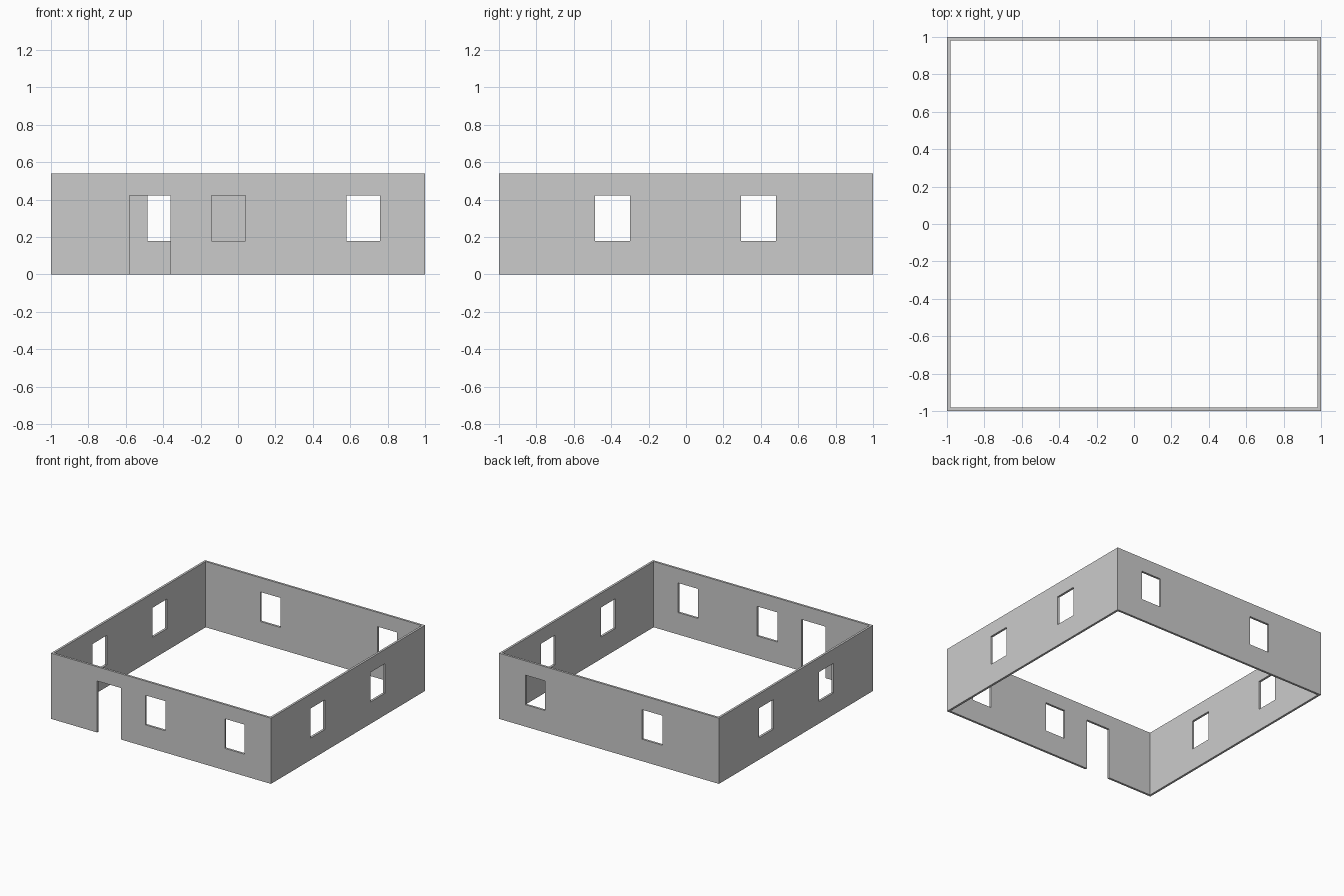
import bpy, bmesh
from mathutils import Matrix

if "Cube" in bpy.data.objects:
    bpy.data.objects.remove(bpy.data.objects["Cube"])

HEIGHT, THICK = 0.54, 0.018
SILL, HEAD = 0.18, 0.423


def add_box(bm, x, y, z):
    """Add a box spanning the (min, max) ranges x, y, z."""
    size = [r[1] - r[0] for r in (x, y, z)]
    mid = [(r[0] + r[1]) / 2 for r in (x, y, z)]
    bmesh.ops.create_cube(bm, size=1,
                          matrix=Matrix.Translation(mid) @ Matrix.Diagonal((*size, 1)))


def finish(bm, name):
    mesh = bpy.data.meshes.new(name)
    bm.to_mesh(mesh)
    bm.free()
    obj = bpy.data.objects.new(name, mesh)
    bpy.context.collection.objects.link(obj)
    return obj


# Square ring of walls: outline corners, inner and outer, at both heights
bm = bmesh.new()
corners = [(-1, -1), (1, -1), (1, 1), (-1, 1)]
rings = [[bm.verts.new((x * r, y * r, z)) for x, y in corners]
         for r, z in ((1, 0), (1, HEIGHT), (1 - THICK, HEIGHT), (1 - THICK, 0))]
for k in range(4):
    a, b = rings[k], rings[(k + 1) % 4]
    for i in range(4):
        j = (i + 1) % 4
        bm.faces.new((a[i], a[j], b[j], b[i]))
bmesh.ops.recalc_face_normals(bm, faces=bm.faces)
walls = finish(bm, "house_walls")

# Openings
bm = bmesh.new()
front, back, window = (-1.1, -0.9), (0.9, 1.1), (SILL, HEAD)
add_box(bm, (-0.58, -0.362), front, (-0.1, HEAD))           # doorway
for x in ((-0.142, 0.04), (0.58, 0.76)):                    # front windows
    add_box(bm, x, front, window)
for x in ((-0.485, -0.302), (0.58, 0.76)):                  # back windows
    add_box(bm, x, back, window)
for y in ((-0.486, -0.30), (0.295, 0.481)):                 # side windows
    for side in ((-1.1, -0.9), (0.9, 1.1)):
        add_box(bm, side, y, window)
cutter = finish(bm, "opening_cutter")
cutter.hide_render = True
cutter.hide_viewport = True

cut = walls.modifiers.new("openings", 'BOOLEAN')
cut.operation = 'DIFFERENCE'
cut.solver = 'EXACT'
cut.object = cutter
